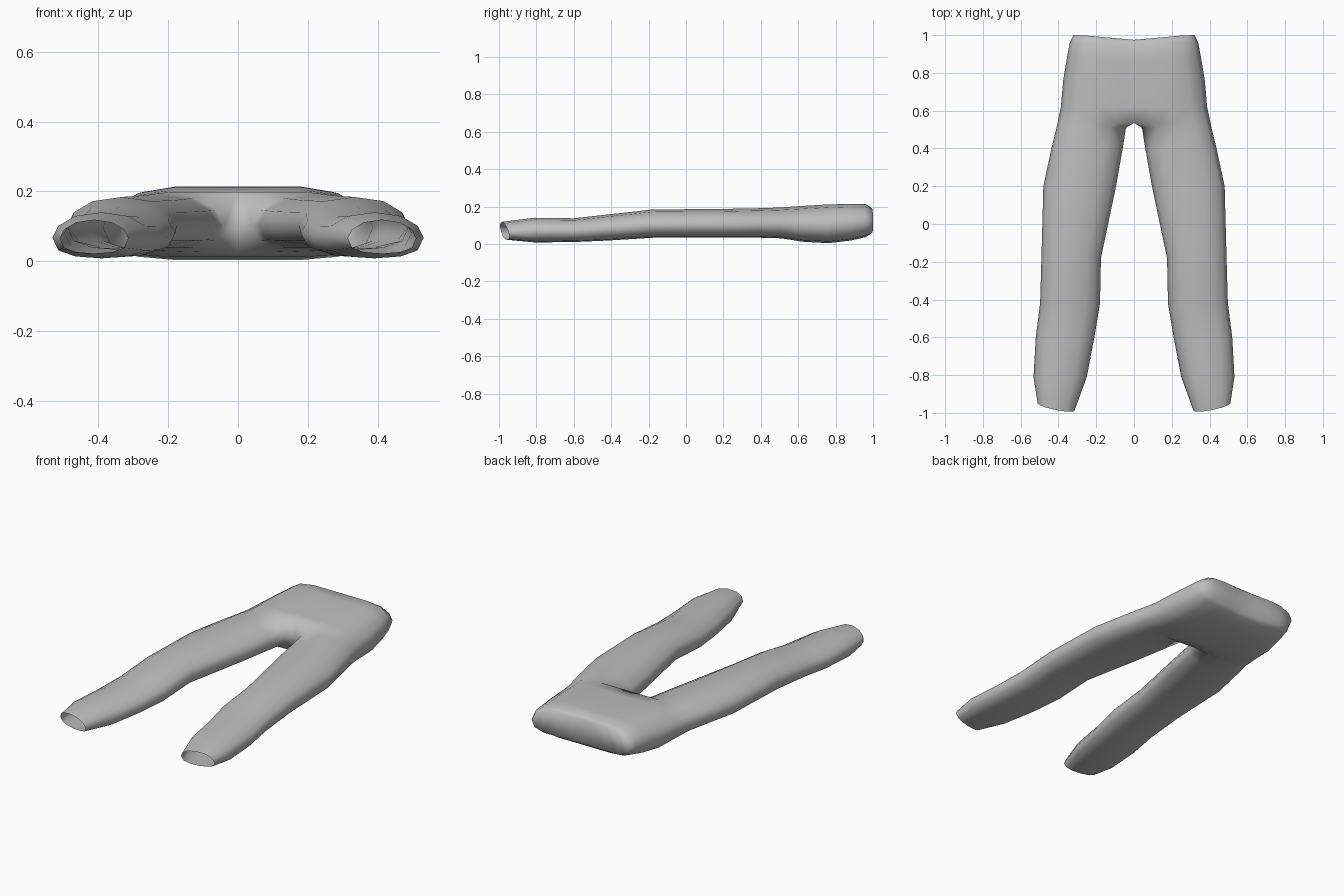
import bpy, bmesh, math

cube = bpy.data.objects.get("Cube")
if cube:
    bpy.data.objects.remove(cube, do_unlink=True)

grey = bpy.data.materials.new("grey cloth")
grey.use_nodes = True
grey.diffuse_color = (0.52, 0.52, 0.52, 1)
grey.node_tree.nodes["Principled BSDF"].inputs["Base Color"].default_value = grey.diffuse_color

SIDES = 12

# Leg stations from hem to crotch: y, inner x, outer x, bottom z, top z
LEG = [(-0.97, 0.315, 0.51, 0.022, 0.118),
       (-0.81, 0.25, 0.532, 0.008, 0.14),
       (-0.60, 0.21, 0.52, 0.01, 0.137),
       (-0.42, 0.18, 0.497, 0.018, 0.157),
       (-0.18, 0.175, 0.49, 0.033, 0.184),
       (0.20, 0.095, 0.48, 0.033, 0.187),
       (0.40, 0.06, 0.437, 0.033, 0.191),
       (0.51, 0.042, 0.41, 0.03, 0.195)]

# Hip stations from crotch to waist: y, outer x, bottom z, top z
HIP = [(0.535, 0.405, 0.026, 0.197),
       (0.62, 0.387, 0.012, 0.203),
       (0.76, 0.375, 0.004, 0.211),
       (0.88, 0.355, 0.018, 0.214),
       (0.96, 0.34, 0.036, 0.213),
       (0.985, 0.32, 0.055, 0.195)]


def section(i, low, high):
    """Point of a rounded section: sideways from -1 to 1, and height.
    The upper side slopes to the edges and the under side is flatter."""
    a = math.pi - 2 * math.pi * i / SIDES
    c, s = math.cos(a), math.sin(a)
    mid = low + 0.45 * (high - low)
    if s > 0:
        z = mid + (high - mid) * s ** 1.1
    else:
        z = mid - (mid - low) * abs(s) ** 0.7
    return math.copysign(abs(c) ** 0.9, c), z


def leg_ring(bm, y, inner, outer, low, high):
    """Closed section, starting at the inner seam and going over the top."""
    ring = []
    for i in range(SIDES):
        c, z = section(i, low, high)
        x = (inner + outer) / 2 + (outer - inner) / 2 * c
        ring.append(bm.verts.new((x, y, z)))
    return ring


def hip_ring(bm, y, outer, low, high):
    """Half of the hip section, with its inner points on the centre line."""
    ring = []
    for i in range(SIDES):
        c, z = section(i, low, high)
        x = outer * (0.5 + 0.5 * c)
        if i in (0, 1, SIDES - 1):
            x = 0.0
        if 0 < i < SIDES // 3:
            z = high
        elif i > SIDES - SIDES // 3:
            z = low
        ring.append(bm.verts.new((x, y, z)))
    return ring


bm = bmesh.new()
rings = [leg_ring(bm, *s) for s in LEG] + [hip_ring(bm, *s) for s in HIP]

# Slanted hem, longer at the inner side and on top
for v in rings[0]:
    v.co.y += 0.2 * (v.co.x - 0.415) + 0.3 * (0.07 - v.co.z)

# Walls; the hip is left open along the centre line for mirroring
for k, (a, b) in enumerate(zip(rings, rings[1:])):
    for i in range(SIDES):
        j = (i + 1) % SIDES
        if k >= len(LEG) and 0 in (i, j):
            continue
        bm.faces.new((a[i], a[j], b[j], b[i]))

# Closed waist end, dipping slightly at the centre
waist = rings[-1]
for v in waist:
    v.co.y += 0.025 * min(1, v.co.x / 0.28) - 0.01
for i in range(1, SIDES // 2):
    k = SIDES - i
    if i + 1 == SIDES // 2:
        bm.faces.new((waist[i], waist[i + 1], waist[k]))
    else:
        bm.faces.new((waist[i], waist[i + 1], waist[k - 1], waist[k]))

# Drop the inner seam points of the hip that carry no faces
bmesh.ops.delete(bm, geom=[v for v in bm.verts if not v.link_faces], context='VERTS')
bmesh.ops.recalc_face_normals(bm, faces=bm.faces[:])
if sum(f.normal.z * (f.calc_center_median().z - 0.1) for f in bm.faces) < 0:
    bmesh.ops.reverse_faces(bm, faces=bm.faces[:])

mesh = bpy.data.meshes.new("trousers")
bm.to_mesh(mesh)
bm.free()
mesh.materials.append(grey)
trousers = bpy.data.objects.new("trousers", mesh)
bpy.context.collection.objects.link(trousers)

# Mirror the left half to the right
mirror = trousers.modifiers.new("mirror", 'MIRROR')
mirror.use_axis[0] = True
mirror.use_clip = True
mirror.merge_threshold = 0.002

bpy.context.view_layer.objects.active = trousers
trousers.select_set(True)
bpy.ops.object.shade_smooth()
